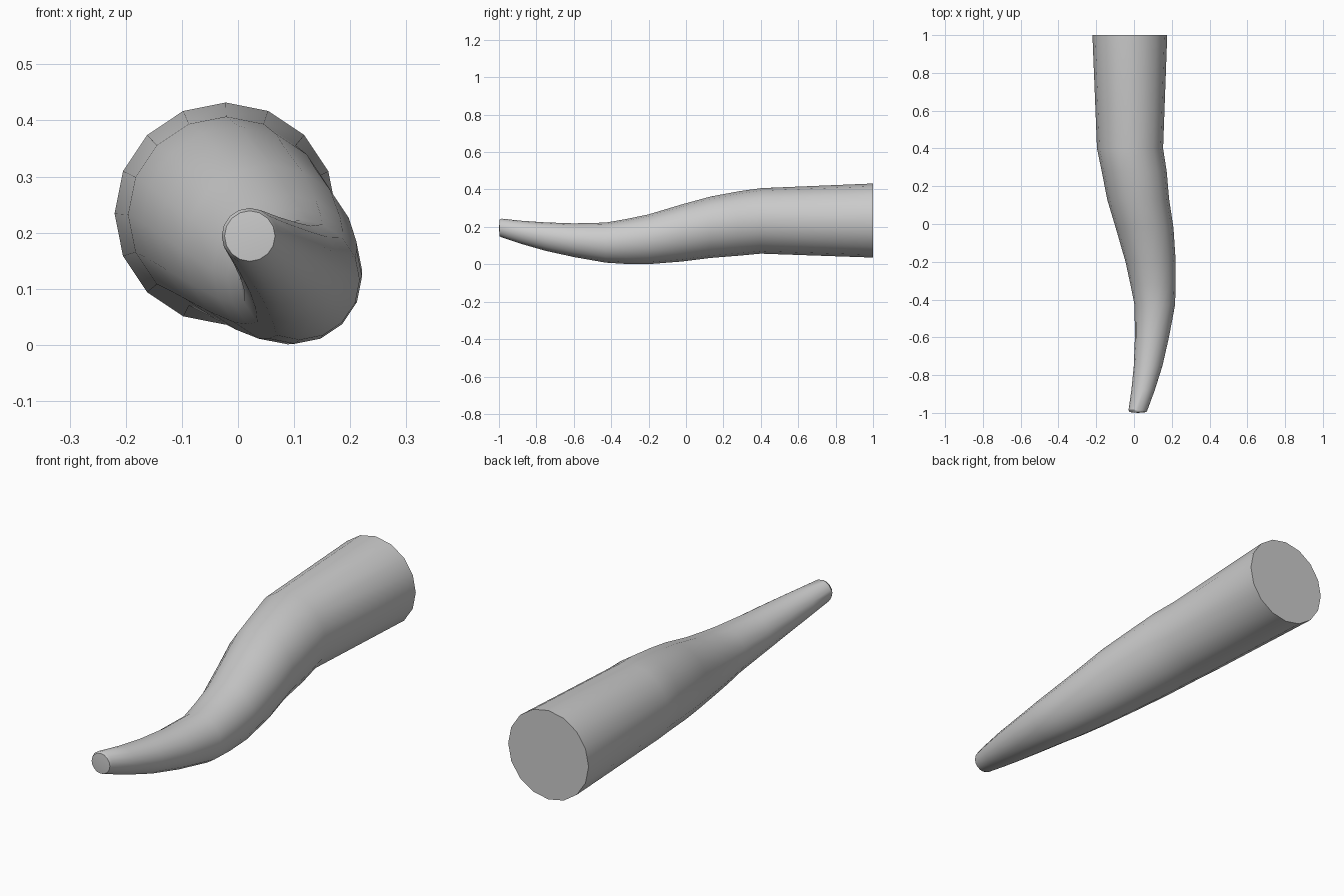
import bpy, bmesh, math

if "Cube" in bpy.data.objects:
    bpy.data.objects.remove(bpy.data.objects["Cube"])

SIDES = 16
# stations along the curved body: y, centre x, centre z, radius
STATIONS = [
    (1.00, -0.022, 0.234, 0.198),
    (0.40, -0.021, 0.232, 0.175),
    (0.28, 0.001, 0.218, 0.172),
    (0.13, 0.022, 0.198, 0.164),
    (-0.02, 0.056, 0.168, 0.153),
    (-0.20, 0.088, 0.134, 0.133),
    (-0.32, 0.101, 0.122, 0.120),
    (-0.43, 0.110, 0.116, 0.107),
    (-0.60, 0.095, 0.129, 0.090),
    (-0.75, 0.075, 0.148, 0.076),
    (-0.88, 0.048, 0.171, 0.062),
    (-0.985, 0.021, 0.194, 0.050),
    (-0.996, 0.021, 0.194, 0.045),
]

bm = bmesh.new()
rings = []
for y, cx, cz, r in STATIONS:
    rings.append([bm.verts.new((cx + r * math.cos(a), y, cz + r * math.sin(a)))
                  for a in (2 * math.pi * i / SIDES for i in range(SIDES))])

# body skin
for a, b in zip(rings, rings[1:]):
    for i in range(SIDES):
        j = (i + 1) % SIDES
        bm.faces.new((a[i], a[j], b[j], b[i]))

# flat wide end and slightly domed narrow end
bm.faces.new(rings[0])
tip = bm.verts.new((0.021, -1.0, 0.194))
for i in range(SIDES):
    bm.faces.new((rings[-1][i], rings[-1][(i + 1) % SIDES], tip))
bmesh.ops.recalc_face_normals(bm, faces=bm.faces)

mesh = bpy.data.meshes.new("curved_horn")
bm.to_mesh(mesh)
bm.free()
horn = bpy.data.objects.new("curved_horn", mesh)
bpy.context.collection.objects.link(horn)
bpy.context.view_layer.objects.active = horn
horn.select_set(True)
bpy.ops.object.shade_smooth_by_angle(angle=math.radians(30))
